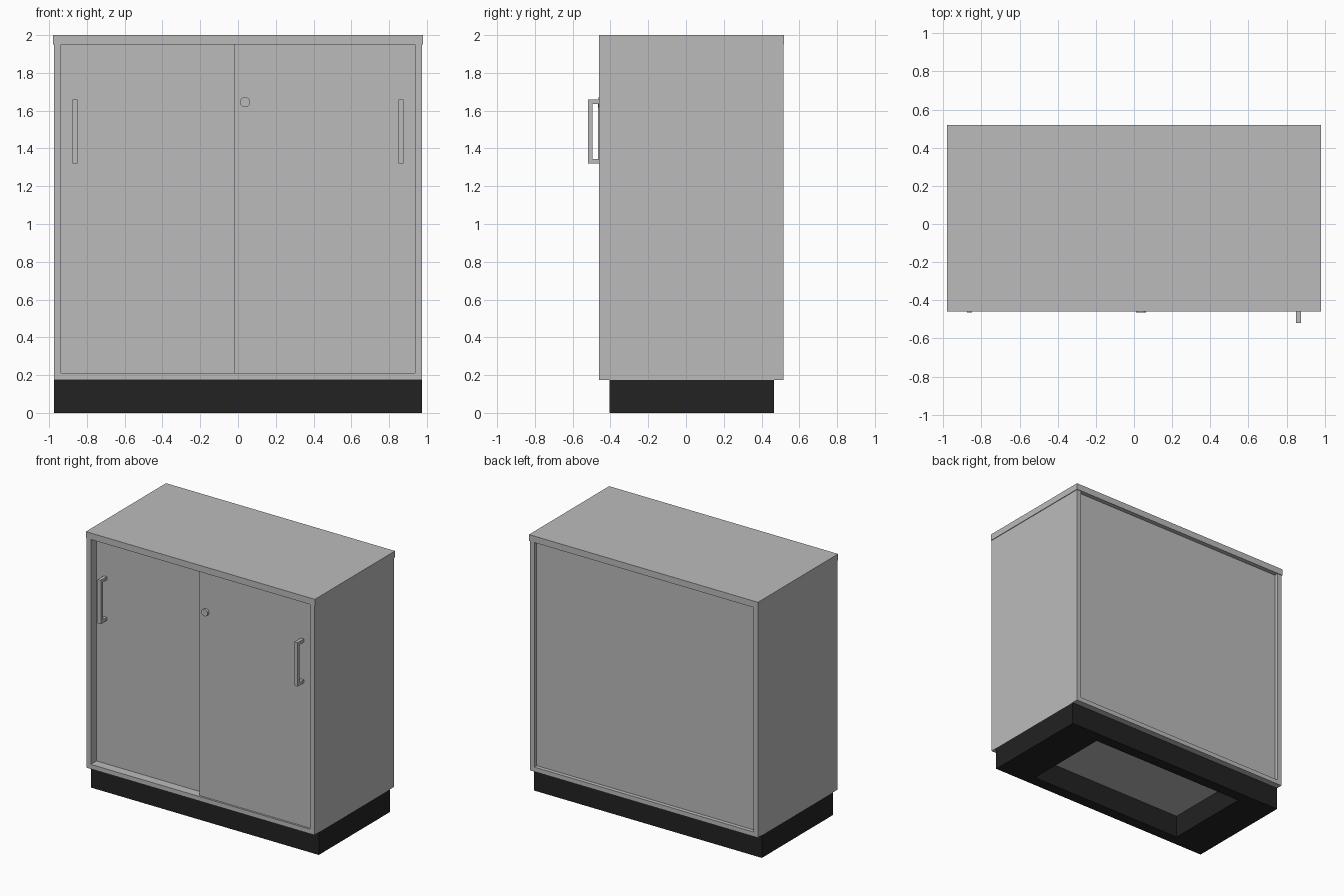
import bpy
import bmesh
from mathutils import Matrix

cube = bpy.data.objects.get("Cube")
if cube:
    bpy.data.objects.remove(cube, do_unlink=True)


def make_material(name, value):
    mat = bpy.data.materials.new(name)
    mat.use_nodes = True
    colour = (value, value, value, 1)
    mat.diffuse_color = colour
    mat.node_tree.nodes["Principled BSDF"].inputs["Base Color"].default_value = colour
    return mat


grey = make_material("light_grey", 0.5)
black = make_material("black", 0.016)


def add_object(name, bm, mat):
    bmesh.ops.recalc_face_normals(bm, faces=bm.faces)
    mesh = bpy.data.meshes.new(name)
    bm.to_mesh(mesh)
    bm.free()
    mesh.materials.append(mat)
    obj = bpy.data.objects.new(name, mesh)
    bpy.context.collection.objects.link(obj)
    return obj


def add_box(bm, xs, ys, zs):
    spans = (xs, ys, zs)
    centre = [(a + b) / 2 for a, b in spans]
    size = [b - a for a, b in spans]
    bmesh.ops.create_cube(
        bm, size=1, matrix=Matrix.Translation(centre) @ Matrix.Diagonal((*size, 1)))


def box(name, xs, ys, zs, mat=grey):
    bm = bmesh.new()
    add_box(bm, xs, ys, zs)
    return add_object(name, bm, mat)


# Main dimensions
FRONT, BACK = -0.46, 0.515
SIDE, INNER = 0.975, 0.938
BASE, FLOOR, CEILING = 0.175, 0.21, 1.95
LEFT_DOOR, RIGHT_DOOR = -0.445, -0.39

# Carcass
box("top_panel", (-0.98, 0.98), (FRONT, 0.52), (CEILING, 2))
for name, sign in (("left_side", 1), ("right_side", -1)):
    box(name, sorted((sign * INNER, sign * SIDE)), (FRONT, BACK), (BASE, CEILING))
box("bottom_panel", (-INNER, INNER), (FRONT, BACK), (BASE, FLOOR))
box("back_panel", (-INNER, INNER), (BACK - 0.05, BACK - 0.03), (FLOOR, CEILING))

# Sliding doors on two tracks
box("front_door", (-0.02, INNER), (LEFT_DOOR, LEFT_DOOR + 0.04), (FLOOR, CEILING))
box("rear_door", (-INNER, 0.02), (RIGHT_DOOR, RIGHT_DOOR + 0.04), (FLOOR, CEILING))


# Bow handles: grip bar with two posts
def handle(name, x, face):
    xs = (x - 0.013, x + 0.013)
    tip, low, high, bar = face - 0.075, 1.32, 1.66, 0.025
    bm = bmesh.new()
    add_box(bm, xs, (tip, tip + bar), (low, high))
    for z in (low, high - bar):
        add_box(bm, xs, (tip + bar, face), (z, z + bar))
    add_object(name, bm, grey)


handle("front_door_handle", 0.862, LEFT_DOOR)
handle("rear_door_handle", -0.862, RIGHT_DOOR)

# Round lock
bm = bmesh.new()
bmesh.ops.create_cone(
    bm, cap_ends=True, segments=32, radius1=0.027, radius2=0.027, depth=0.03,
    matrix=Matrix.Translation((0.037, LEFT_DOOR - 0.003, 1.645)) @ Matrix.Rotation(1.5708, 4, "X"))
lock = add_object("lock", bm, grey)
bpy.context.view_layer.objects.active = lock
lock.select_set(True)
bpy.ops.object.shade_smooth_by_angle()
lock.select_set(False)

# Hollow plinth: four thick rails round an open middle
px, pf, pb = SIDE, -0.405, 0.465
ox, rail = 0.675, 0.085
bm = bmesh.new()
outer = [(-px, pf), (px, pf), (px, pb), (-px, pb)]
inner = [(-ox, pf + rail), (ox, pf + rail), (ox, pb - rail), (-ox, pb - rail)]
rings = [[bm.verts.new((x, y, z)) for x, y in ring]
         for ring, z in ((outer, 0), (outer, BASE), (inner, BASE), (inner, 0))]
for a, b in zip(rings, rings[1:] + rings[:1]):
    for i in range(4):
        j = (i + 1) % 4
        bm.faces.new((a[i], a[j], b[j], b[i]))
add_object("plinth", bm, black)
